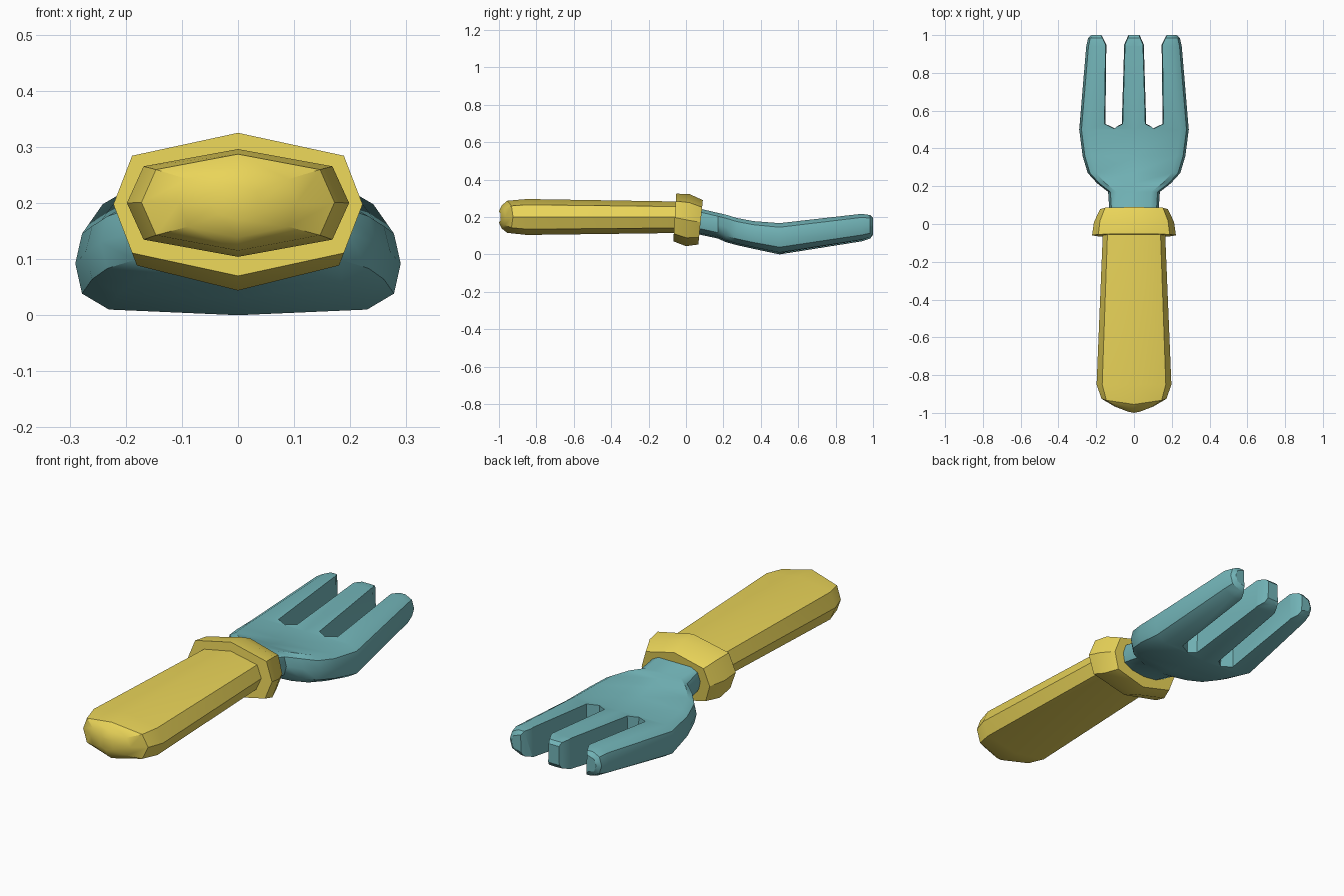
import bpy, bmesh
from math import radians

if "Cube" in bpy.data.objects:
    bpy.data.objects.remove(bpy.data.objects["Cube"])


def material(name, rgb):
    m = bpy.data.materials.new(name)
    m.diffuse_color = (*rgb, 1)
    m.use_nodes = True
    m.node_tree.nodes["Principled BSDF"].inputs["Base Color"].default_value = m.diffuse_color
    return m


def loft(name, rings, mat=None, smooth=30):
    """Skin a list of equal-length point rings and cap both ends."""
    bm = bmesh.new()
    vs = [[bm.verts.new(p) for p in r] for r in rings]
    n = len(vs[0])
    for a, b in zip(vs, vs[1:]):
        for i in range(n):
            j = (i + 1) % n
            bm.faces.new((a[i], a[j], b[j], b[i]))
    bm.faces.new(vs[0][::-1])
    bm.faces.new(vs[-1])
    bmesh.ops.recalc_face_normals(bm, faces=bm.faces)
    me = bpy.data.meshes.new(name)
    bm.to_mesh(me)
    bm.free()
    ob = bpy.data.objects.new(name, me)
    bpy.context.collection.objects.link(ob)
    if mat:
        me.materials.append(mat)
    if smooth:
        select(ob)
        bpy.ops.object.shade_smooth_by_angle(angle=radians(smooth))
    return ob


def select(ob):
    bpy.ops.object.select_all(action='DESELECT')
    ob.select_set(True)
    bpy.context.view_layer.objects.active = ob


# Octagon with crowned top and bottom, shared by handle and collar
OCT = [(0, 1), (.85, .68), (1, 0), (.85, -.68), (0, -1), (-.85, -.68), (-1, 0), (-.85, .68)]


def oct_ring(y, hw, z0, z1, bulge=0.0, lean=0.0):
    c, h = (z0 + z1) / 2, (z1 - z0) / 2
    return [(u * hw, y - bulge * (1 - u * u) + lean * v, c + v * h) for u, v in OCT]


def fork_ring(y, hw, z0, z1):
    h = z1 - z0
    half = [(hw - .045, z1), (hw - .012, z1 - .13 * h), (hw, z0 + .55 * h),
            (hw - .012, z0 + .23 * h), (hw - .06, z0 + .06 * h)]
    right = [(x, y, z) for x, z in half]
    left = [(-x, y, z) for x, z in half[::-1]]
    return [(0, y, z1)] + right + [(0, y, z0)] + left


yellow = material("yellow", (.82, .66, .10))
teal = material("teal", (.17, .46, .48))

# Handle with domed end
loft("handle", [oct_ring(0, .163, .115, .282),
                oct_ring(-.85, .198, .104, .296),
                oct_ring(-.925, .172, .115, .287, .03),
                oct_ring(-.965, .105, .138, .262, .02),
                oct_ring(-.99, .04, .17, .23, .01)], yellow, 35)

# Collar
loft("collar", [oct_ring(-.06, .222, .07, .325, 0, .008),
                oct_ring(.01, .212, .044, .322, 0, .01),
                oct_ring(.078, .18, .053, .29, 0, .012)], yellow)

# Fork head: one curved body, slots cut afterwards
head = loft("fork_head", [fork_ring(*s) for s in [
    (.03, .128, .115, .255), (.17, .137, .085, .222), (.215, .195, .065, .212),
    (.27, .245, .05, .195), (.36, .272, .03, .178), (.5, .29, 0, .167),
    (.94, .253, .07, .217), (.985, .243, .085, .21), (1, .225, .105, .195)]], teal, 0)

# Slots between the tines, narrower towards the bottom
TOP = [(.056, .53), (.108, .505), (.16, .53), (.153, .95), (.17, .985), (.19, 1.02),
       (.015, 1.02), (.03, .985), (.045, .95)]
for s in (-1, 1):
    rings = []
    for z, d in ((-.1, .012), (.3, 0)):
        rings.append([(s * (x + (d if x < .108 else -d)), y, z) for x, y in TOP])
    cut = loft("slot_cutter", rings, None, 0)
    cut.hide_render = True
    mod = head.modifiers.new("slot", 'BOOLEAN')
    mod.operation = 'DIFFERENCE'
    mod.solver = 'EXACT'
    mod.object = cut
    select(head)
    bpy.ops.object.modifier_apply(modifier=mod.name)
    bpy.data.objects.remove(cut)
select(head)
bpy.ops.object.shade_smooth_by_angle(angle=radians(35))
